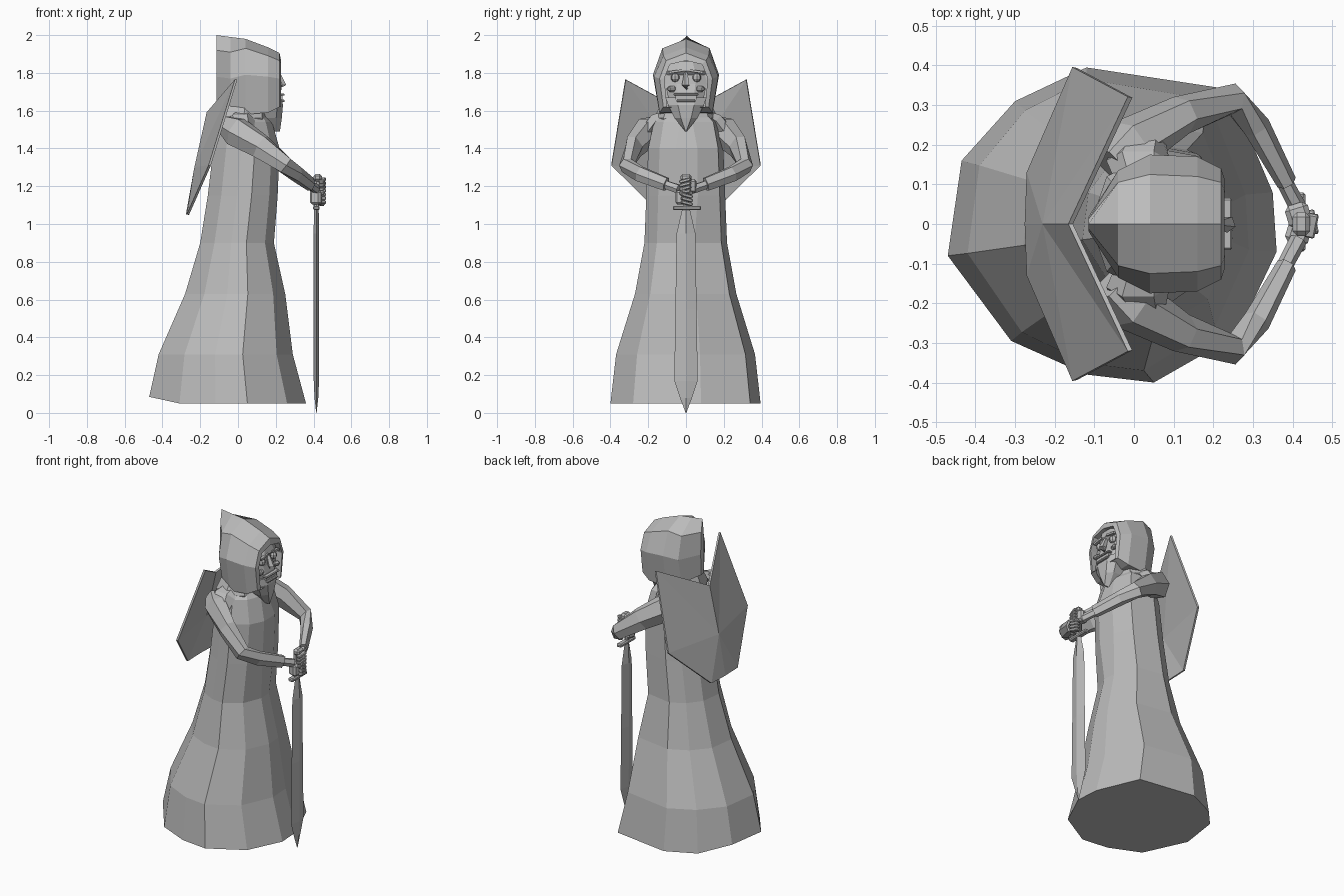
import bpy, bmesh, math
from mathutils import Vector

grey = bpy.data.materials.new("stone grey")
grey.diffuse_color = (0.5, 0.5, 0.5, 1)


def finish(name, bm):
    bmesh.ops.recalc_face_normals(bm, faces=bm.faces)
    me = bpy.data.meshes.new(name)
    bm.to_mesh(me)
    bm.free()
    me.materials.append(grey)
    ob = bpy.data.objects.new(name, me)
    bpy.context.collection.objects.link(ob)
    return ob


def loft(name, rings):
    """Skin a list of equal-length closed rings and cap both ends."""
    bm = bmesh.new()
    vs = [[bm.verts.new(p) for p in r] for r in rings]
    n = len(rings[0])
    for a, b in zip(vs, vs[1:]):
        for i in range(n):
            j = (i + 1) % n
            bm.faces.new((a[i], a[j], b[j], b[i]))
    bm.faces.new(vs[0])
    bm.faces.new(vs[-1])
    return finish(name, bm)


def tube(name, path, sides=6):
    """Low-poly tapered tube; path = (x, y, z, half width, half height)."""
    pts = [Vector(p[:3]) for p in path]
    rings = []
    for i, p in enumerate(path):
        d = (pts[min(i + 1, len(pts) - 1)] - pts[max(i - 1, 0)]).normalized()
        side = d.cross(Vector((0, 0, 1))).normalized()
        up = side.cross(d)
        rings.append([pts[i] + side * p[3] * math.cos(t) + up * p[4] * math.sin(t)
                      for t in (2 * math.pi * k / sides for k in range(sides))])
    return loft(name, rings)


def box(name, c, s, rot=(0, 0, 0), bevel=0.0):
    bm = bmesh.new()
    bmesh.ops.create_cube(bm, size=1)
    bmesh.ops.scale(bm, vec=s, verts=bm.verts)
    if bevel:
        bmesh.ops.bevel(bm, geom=bm.edges[:], offset=bevel, segments=1, affect='EDGES')
    ob = finish(name, bm)
    ob.location = c
    ob.rotation_euler = rot
    return ob


def ball(name, c, r, u=8, v=5):
    bm = bmesh.new()
    bmesh.ops.create_uvsphere(bm, u_segments=u, v_segments=v, radius=r)
    ob = finish(name, bm)
    ob.location = c
    return ob


# Robe: one faceted outline rescaled at each height
outline = [(0.36, -0.07), (0.35, 0.08), (0.24, 0.34), (-0.12, 0.395), (-0.30, 0.31),
           (-0.435, 0.16), (-0.47, -0.08), (-0.31, -0.295), (-0.12, -0.38),
           (0.05, -0.40), (0.26, -0.28)]
levels = [(0.05, -0.47, 0.36, 0.40), (0.31, -0.42, 0.29, 0.37), (0.63, -0.28, 0.25, 0.27),
          (0.90, -0.20, 0.19, 0.22), (1.15, -0.16, 0.21, 0.21), (1.40, -0.13, 0.22, 0.20),
          (1.54, -0.09, 0.18, 0.17), (1.62, -0.05, 0.12, 0.09)]
rings = []
for k, (z, x0, x1, w) in enumerate(levels):
    flat = 1.5 if k in (4, 5) else 1.0      # broad chest
    ring = []
    for i, (x, y) in enumerate(outline):
        if i < 2:
            y *= flat
        zz = z + (0.035 if k == 0 and x < -0.4 else 0)
        ring.append((x0 + (x + 0.47) / 0.83 * (x1 - x0), y / 0.4 * w, zz))
    rings.append(ring)
loft("robe", rings)


# Hood: arched sections from the back ridge to the face opening
def arch(x, pts):
    return [(x, y, z) for y, z in pts] + [(x, -y, z) for y, z in pts[:0:-1]]


opening = [(0, 1.865), (0.085, 1.845), (0.115, 1.77), (0.1, 1.62)]
loft("hood", [
    arch(-0.115, [(0, 2.0), (0.012, 1.92), (0.018, 1.78), (0.012, 1.65)]),
    arch(-0.04, [(0, 1.99), (0.105, 1.91), (0.135, 1.77), (0.1, 1.61)]),
    arch(0.04, [(0, 1.98), (0.125, 1.93), (0.175, 1.79), (0.14, 1.58)]),
    arch(0.16, [(0, 1.935), (0.12, 1.89), (0.17, 1.78), (0.14, 1.59)]),
    arch(0.22, [(0, 1.905), (0.105, 1.865), (0.14, 1.77), (0.12, 1.62)]),
    arch(0.228, opening), arch(0.18, opening)])

# Neck cloth hanging below the hood
loft("neck_cloth", [[(cx + rx * math.cos(t), ry * math.sin(t), z)
                     for t in (math.pi / 4 * k for k in range(8))]
                    for cx, rx, ry, z in ((0.04, 0.11, 0.12, 1.66), (0.03, 0.14, 0.17, 1.56),
                                          (0.03, 0.13, 0.15, 1.5))])


# Face and pointed beard: horizontal sections
def face_ring(z, x, w):
    return [(0.12, -w, z), (x - 0.03, -w, z), (x, -w * 0.45, z),
            (x, w * 0.45, z), (x - 0.03, w, z), (0.12, w, z)]


loft("face", [face_ring(*a) for a in ((1.86, 0.205, 0.08), (1.81, 0.222, 0.105),
                                      (1.79, 0.205, 0.108), (1.74, 0.212, 0.11),
                                      (1.70, 0.225, 0.1), (1.64, 0.22, 0.09))])
loft("beard", [face_ring(*a) for a in ((1.67, 0.228, 0.108), (1.63, 0.238, 0.095),
                                       (1.56, 0.232, 0.06), (1.49, 0.222, 0.004))])
tube("nose", [(0.21, 0, 1.80, 0.01, 0.012), (0.235, 0, 1.735, 0.022, 0.022),
              (0.215, 0, 1.715, 0.014, 0.01)], 5)
box("upper_lip", (0.232, 0, 1.685), (0.03, 0.13, 0.012), bevel=0.004)
box("teeth", (0.226, 0, 1.67), (0.02, 0.11, 0.02))
box("lower_lip", (0.232, 0, 1.652), (0.03, 0.10, 0.014), bevel=0.004)
for s, side in ((1, "left"), (-1, "right")):
    ball("eye_" + side, (0.205, s * 0.057, 1.775), 0.024)
    box("brow_" + side, (0.218, s * 0.055, 1.808), (0.02, 0.07, 0.012), (s * -0.15, 0, 0))
    box("cheek_" + side, (0.212, s * 0.075, 1.715), (0.03, 0.045, 0.03), (0, 0, s * -0.3), 0.01)

# Sleeved arms reaching round to the sword
for s, side in ((1, "left"), (-1, "right")):
    tube("sleeve_" + side, [(-0.06, s * 0.15, 1.52, 0.05, 0.06), (-0.01, s * 0.20, 1.49, 0.07, 0.085),
                            (0.12, s * 0.275, 1.41, 0.05, 0.07), (0.25, s * 0.315, 1.31, 0.04, 0.05),
                            (0.31, s * 0.245, 1.265, 0.035, 0.045), (0.385, s * 0.105, 1.21, 0.026, 0.04)])
    tube("wrist_" + side, [(0.37, s * 0.125, 1.215, 0.02, 0.024),
                           (0.415, s * 0.04, 1.185, 0.022, 0.026)])
    # Shoulder cap
    tube("shoulder_" + side, [(0.03, s * 0.08, 1.58, 0.06, 0.03), (0.01, s * 0.16, 1.545, 0.08, 0.045),
                              (0.03, s * 0.23, 1.47, 0.05, 0.04)])
    # Hand with four curled fingers
    z = 1.20 if s > 0 else 1.14
    box("hand_" + side, (0.415, s * 0.022, z), (0.06, 0.06, 0.075), (0, 0, s * 0.3), 0.012)
    for k in range(4):
        box(f"finger_{side}_{k}", (0.447, s * -0.004, z + 0.03 - 0.02 * k), (0.028, 0.062, 0.018),
            (s * 0.25, 0, s * -0.2), 0.004)

# Sword, point down
loft("blade", [[(0.415 + t, 0, z), (0.415, w, z), (0.415 - t, 0, z), (0.415, -w, z)]
               for z, w, t in ((1.08, 0.02, 0.012), (0.95, 0.05, 0.015), (0.55, 0.056, 0.015),
                               (0.17, 0.062, 0.014), (0.08, 0.032, 0.01), (0.0, 0.002, 0.001))])
box("guard", (0.415, 0.005, 1.085), (0.035, 0.15, 0.022), bevel=0.006)
loft("grip", [[(0.415 + 0.014 * math.cos(t), 0.014 * math.sin(t), z)
               for t in (math.pi / 4 * k for k in range(8))] for z in (1.08, 1.25)])
box("pommel", (0.422, 0, 1.245), (0.045, 0.06, 0.04), bevel=0.012)

# Bent back panel with two raised points
half = [(-0.01, 0.32, 1.765), (-0.15, 0.395, 1.31), (-0.265, 0.13, 1.05)]
bm = bmesh.new()
top = bm.verts.new((-0.16, 0, 1.59))
mid = bm.verts.new((-0.225, 0, 1.3))
low = bm.verts.new((-0.27, 0, 1.05))
for s in (1, -1):
    a, b, c = [bm.verts.new((x, s * y, z)) for x, y, z in half]
    for f in ((top, a, mid), (a, b, mid), (mid, b, c), (mid, c, low)):
        bm.faces.new(f)
panel = finish("back_panel", bm)
mod = panel.modifiers.new("thickness", 'SOLIDIFY')
mod.thickness = 0.012
mod.offset = 0
